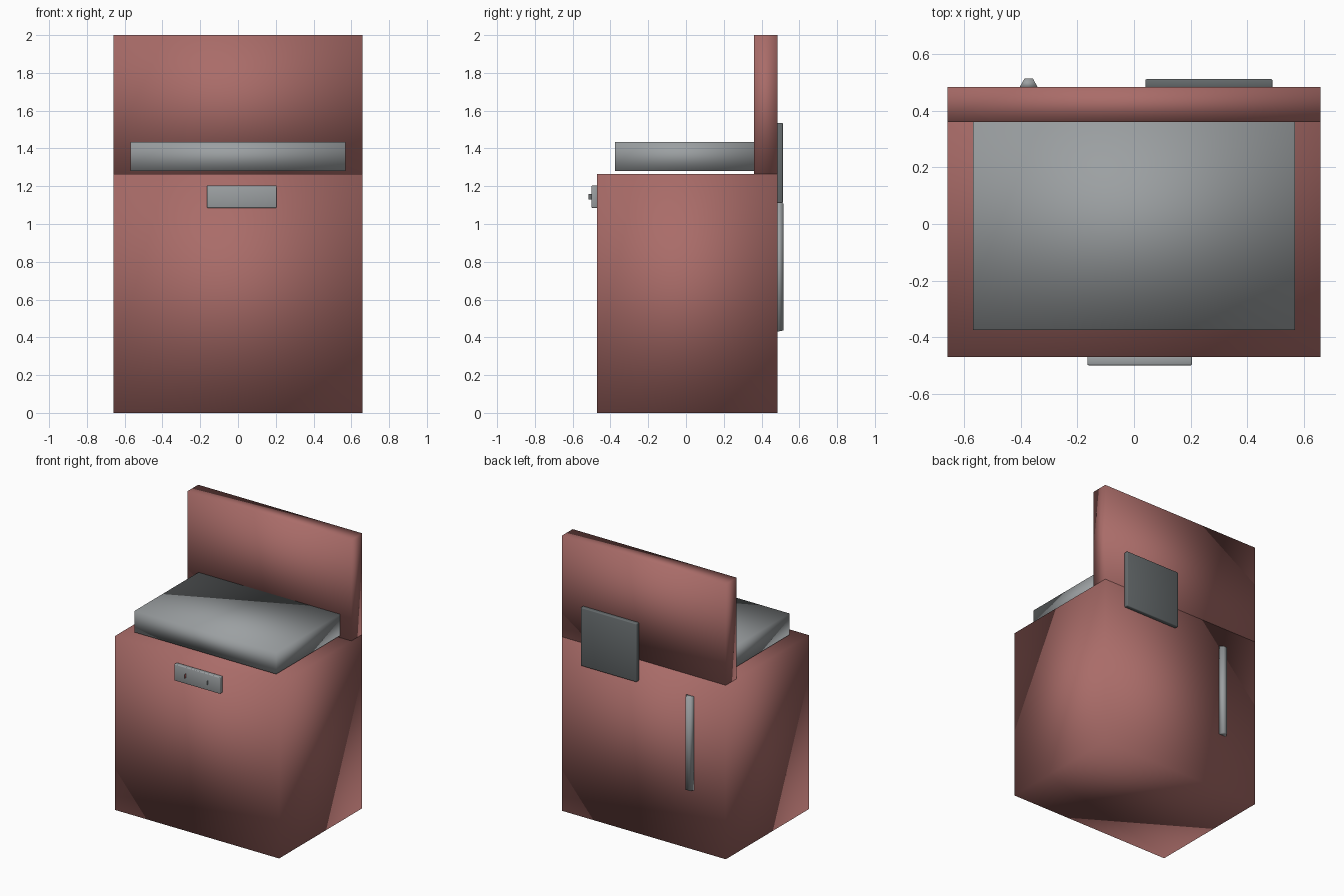
import bpy
import bmesh
from mathutils import Vector

cube = bpy.data.objects.get("Cube")
if cube:
    bpy.data.objects.remove(cube, do_unlink=True)


def material(name, rgb):
    mat = bpy.data.materials.new(name)
    mat.use_nodes = True
    color = (*rgb, 1)
    mat.diffuse_color = color
    mat.node_tree.nodes["Principled BSDF"].inputs["Base Color"].default_value = color
    return mat


brick = material("brick red", (0.40, 0.15, 0.14))
grey = material("light grey", (0.33, 0.35, 0.36))
dark = material("dark grey", (0.13, 0.145, 0.15))
signal = material("button red", (0.42, 0.10, 0.10))


def finish(name, bm, mat):
    bmesh.ops.recalc_face_normals(bm, faces=bm.faces)
    for face in bm.faces:
        face.smooth = True
    mesh = bpy.data.meshes.new(name)
    bm.to_mesh(mesh)
    bm.free()
    mesh.materials.append(mat)
    obj = bpy.data.objects.new(name, mesh)
    bpy.context.collection.objects.link(obj)
    return obj


def box(name, xs, ys, zs, mat, bevel=0, taper=(0, 0)):
    """Box between limits; taper insets the rear face in x and z."""
    low, high = (Vector(corner) for corner in zip(xs, ys, zs))
    bm = bmesh.new()
    bmesh.ops.create_cube(bm, size=1)
    for v in bm.verts:
        rear = v.co.y > 0
        side = v.co * 2
        v.co = (low + high) / 2 + v.co * (high - low)
        if rear:
            v.co.x -= side.x * taper[0]
            v.co.z -= side.z * taper[1]
    if bevel:
        bmesh.ops.bevel(bm, geom=bm.edges[:], offset=bevel, segments=2,
                        profile=0.5, affect='EDGES')
    return finish(name, bm, mat)


def button(name, x, mat):
    bm = bmesh.new()
    bmesh.ops.create_cone(bm, cap_ends=True, segments=16,
                          radius1=0.015, radius2=0.015, depth=0.03)
    for v in bm.verts:
        v.co = Vector((x, v.co.z - 0.50, v.co.y + 1.145))
    return finish(name, bm, mat)


# Main cabinet, upright back and seat pad
box("cabinet", (-0.66, 0.66), (-0.47, 0.485), (0, 1.265), brick)
box("backrest", (-0.66, 0.66), (0.36, 0.485), (1.265, 2), brick)
box("seat_pad", (-0.57, 0.57), (-0.375, 0.365), (1.28, 1.435), grey)

# Front control plate with two buttons
box("control_plate", (-0.165, 0.205), (-0.50, -0.468), (1.085, 1.205), grey, bevel=0.005)
button("red_button", -0.07, signal)
button("grey_button", 0.11, grey)

# Rear access panel and tapered handle strip
box("rear_panel", (0.04, 0.49), (0.48, 0.513), (1.11, 1.535), dark, bevel=0.006)
box("rear_strip", (-0.405, -0.34), (0.483, 0.515), (0.43, 1.115), grey, taper=(0.018, 0.006))
